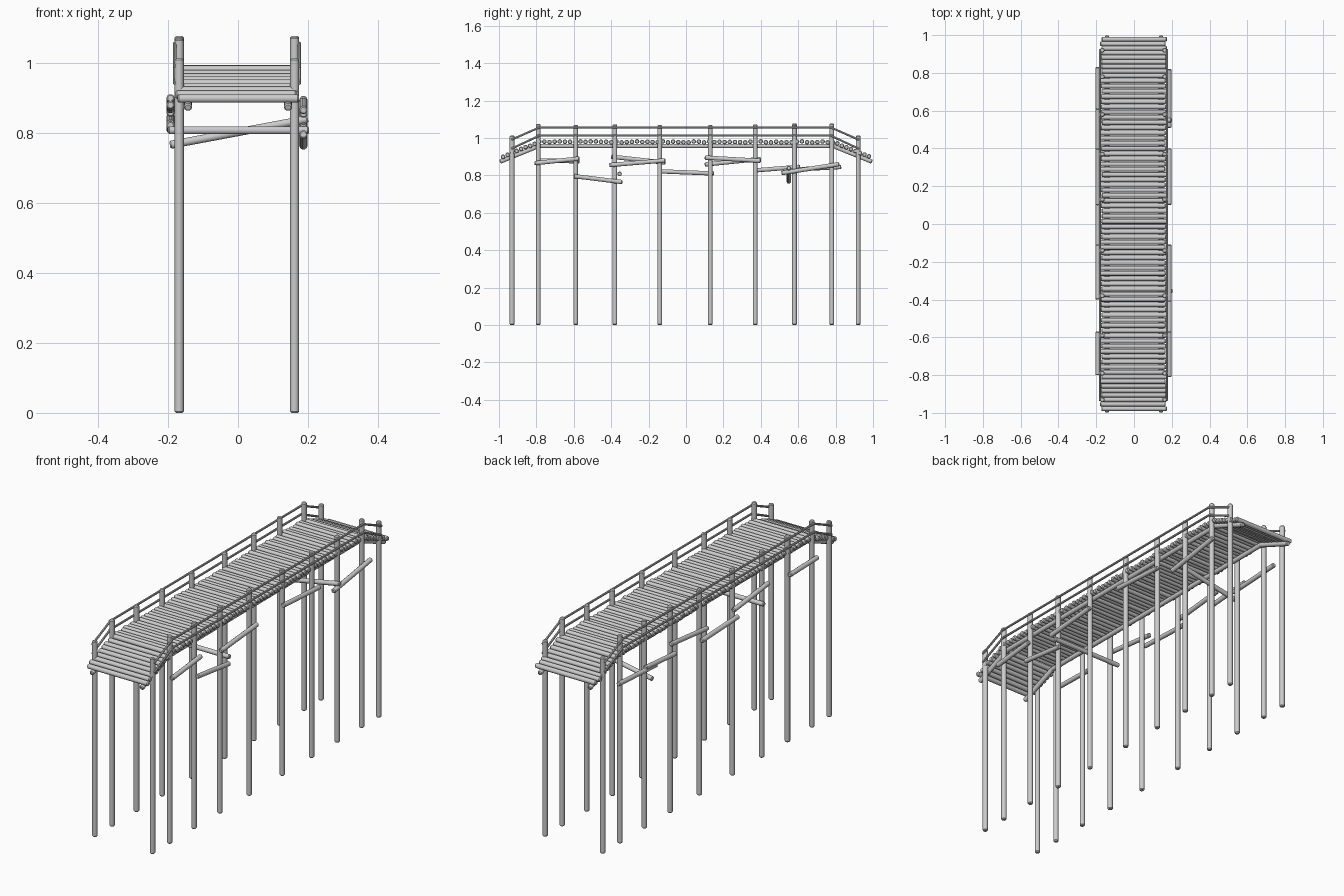
import bpy, bmesh, random
from mathutils import Vector

if "Cube" in bpy.data.objects:
    bpy.data.objects.remove(bpy.data.objects["Cube"])

random.seed(4)


def add_log(bm, a, b, r, sides=10, cap=0.35):
    """Round log from a to b with chamfered ends."""
    a, b = Vector(a), Vector(b)
    d = (b - a).normalized()
    q = d.to_track_quat('Z', 'Y')
    u, v = q @ Vector((1, 0, 0)), q @ Vector((0, 1, 0))
    from math import cos, sin, pi
    rings = []
    for p, s in ((a, .7), (a + d * r * cap, 1), (b - d * r * cap, 1), (b, .7)):
        rings.append([bm.verts.new(p + (u * cos(2 * pi * i / sides) + v * sin(2 * pi * i / sides)) * r * s)
                      for i in range(sides)])
    for lo, hi in zip(rings, rings[1:]):
        for i in range(sides):
            j = (i + 1) % sides
            bm.faces.new((lo[i], lo[j], hi[j], hi[i]))
    bm.faces.new(rings[0][::-1])
    bm.faces.new(rings[-1])


def build(name, logs):
    bm = bmesh.new()
    for args in logs:
        add_log(bm, *args)
    me = bpy.data.meshes.new(name)
    bm.to_mesh(me)
    bm.free()
    bpy.context.collection.objects.link(bpy.data.objects.new(name, me))


POST_Y = [-.93, -.79, -.59, -.38, -.14, .13, .37, .58, .78, .92]
SIDES = (-1, 1)

# Upright posts, shorter at the two ramp ends
posts = []
for s in SIDES:
    for i, y in enumerate(POST_Y):
        top = 1.013 if i in (0, 9) else 1.072 + random.uniform(-.006, .006)
        posts.append(((s * .165 - .003, y, 0), (s * .165 - .003, y, top), .013))
build("support_posts", posts)

# Deck logs: flat middle span and a short ramp at each end
deck = []
n = 58
for i in range(n):
    y = -.785 + 1.57 * i / (n - 1)
    z = .979 + random.uniform(-.003, .003)
    j = random.uniform(-.004, .004)
    deck.append(((-.176 + j, y, z), (.171 + j, y, z), .0125))
for s in SIDES:
    for i in range(8):
        t = (i + 1) / 8
        z = .979 - .079 * t + random.uniform(-.002, .002)
        j = random.uniform(-.004, .004)
        deck.append(((-.176 + j, s * (.785 + .193 * t), z), (.171 + j, s * (.785 + .193 * t), z), .0125))
build("deck_logs", deck)

# Long stringers carrying the deck
stringers = []
for s in SIDES:
    x = s * .143
    stringers.append(((x, -.795, .957), (x, .795, .957), .012))
    for e in SIDES:
        stringers.append(((x, e * .785, .958), (x, e * .995, .873), .012))
build("deck_stringers", stringers)

# Two thin handrails on each side, sloping down at the ends
rails = []
for s in SIDES:
    x = s * .178 - .003
    for z, z_end in ((1.056, .99), (1.012, .942)):
        for a, b in zip(POST_Y, POST_Y[1:]):
            za = z_end if a == POST_Y[0] else z
            zb = z_end if b == POST_Y[-1] else z
            rails.append(((x, a - .005, za), (x, b + .005, zb), .0055, 8))
build("handrails", rails)

# Loose brace logs along the sides: side, y0, z0, y1, z1
BRACES = [(1, -.81, .865, -.57, .89), (-1, -.80, .88, -.57, .875),
          (1, -.60, .796, -.34, .764), (1, -.41, .855, -.11, .88),
          (-1, -.40, .90, -.11, .868), (-1, -.15, .822, .15, .81),
          (1, .10, .895, .40, .878), (-1, .10, .858, .40, .888),
          (-1, .36, .826, .61, .846), (1, .51, .812, .82, .86),
          (-1, .52, .828, .83, .845)]
build("side_braces", [((s * .19 - .003, y0, z0), (s * .19 - .003, y1, z1), .012)
                      for s, y0, z0, y1, z1 in BRACES])

# Two brace logs running across the width
build("cross_braces", [((-.20, -.355, .808), (.203, -.355, .808), .012),
                       ((-.195, .55, .766), (.20, .55, .84), .012)])

# Smooth round logs with sharp end edges
for o in bpy.context.collection.objects:
    o.select_set(True)
    bpy.context.view_layer.objects.active = o
bpy.ops.object.shade_smooth_by_angle(angle=.65)
